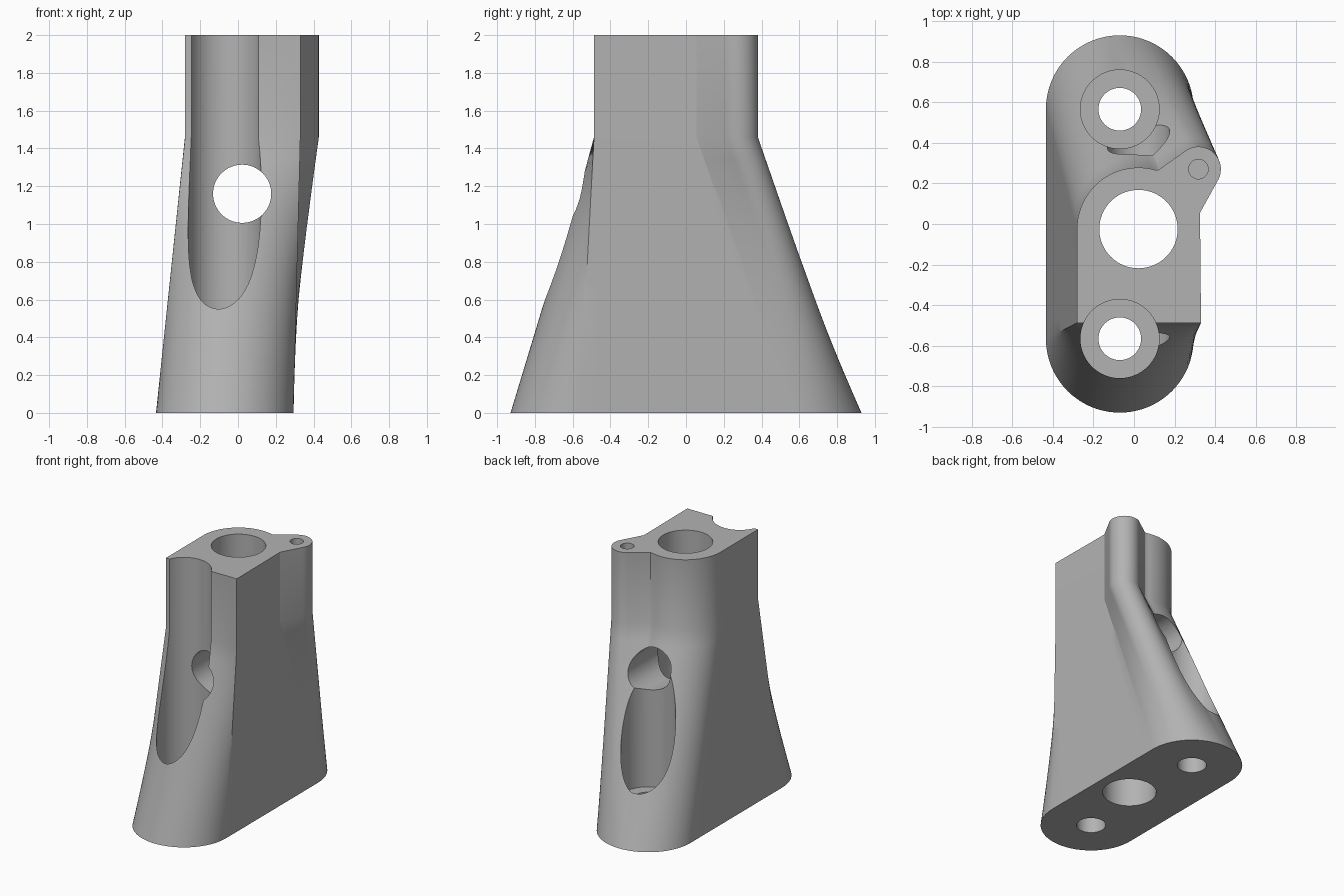
import bpy, bmesh, math
from mathutils import Vector

old = bpy.data.objects.get("Cube")
if old:
    bpy.data.objects.remove(old, do_unlink=True)

grey = bpy.data.materials.new("plain grey")
grey.use_nodes = True
colour = (0.45, 0.45, 0.45, 1)
grey.diffuse_color = colour
grey.node_tree.nodes["Principled BSDF"].inputs["Base Color"].default_value = colour

HEIGHT, SHOULDER = 2.0, 1.46
BOLT_X, BOLT_Y = -0.07, 0.565
BORE = (0.022, -0.025)
EAR = (0.317, 0.27)


def arc(centre, radius, start, end, steps=32):
    points = []
    for i in range(steps + 1):
        a = math.radians(start + (end - start) * i / steps)
        points.append(Vector((centre[0] + radius * math.cos(a), centre[1] + radius * math.sin(a))))
    return points


def resample(points, count):
    """Spread count points evenly along a path, leaving out its last point."""
    lengths = [(b - a).length for a, b in zip(points, points[1:])]
    total, result = sum(lengths), []
    for i in range(count):
        d, k = total * i / count, 0
        while d > lengths[k] and k < len(lengths) - 1:
            d -= lengths[k]
            k += 1
        result.append(points[k].lerp(points[k + 1], d / lengths[k]))
    return result


# Matching outlines of the foot and the neck: right, back, left, front
foot_r = 0.364
back_arc = arc((BOLT_X, BOLT_Y), foot_r, 0, 180)
front_arc = arc((BOLT_X, -BOLT_Y), foot_r, 180, 360)
foot = [[front_arc[-1], back_arc[0]], back_arc, [back_arc[-1], front_arc[0]], front_arc]

right_front, left_front = Vector((0.33, -0.487)), Vector((-0.28, -0.487))
ear_root = Vector((0.325, 0.055))
neck_back = [ear_root] + arc(EAR, 0.111, -32, 120) + arc(BORE, 0.303, 72, 180)
neck = [[right_front, ear_root], neck_back, [neck_back[-1], left_front], [left_front, right_front]]

counts = (12, 72, 12, 40)
foot_ring = [p for path, n in zip(foot, counts) for p in resample(path, n)]
neck_ring = [p for path, n in zip(neck, counts) for p in resample(path, n)]

# Flared body lofted from foot to shoulder, then straight to the top
bm = bmesh.new()
LAYERS = 12
rings = []
for i in range(LAYERS + 1):
    t = i / LAYERS
    rings.append([bm.verts.new((*f.lerp(n, t), SHOULDER * t)) for f, n in zip(foot_ring, neck_ring)])
rings.append([bm.verts.new((*n, HEIGHT)) for n in neck_ring])
size = len(foot_ring)
for low, high in zip(rings, rings[1:]):
    for i in range(size):
        j = (i + 1) % size
        bm.faces.new((low[i], low[j], high[j], high[i]))
bm.faces.new(rings[0][::-1])
bm.faces.new(rings[-1])
bmesh.ops.triangulate(bm, faces=[f for f in bm.faces if len(f.verts) == 4])
bmesh.ops.recalc_face_normals(bm, faces=bm.faces)
mesh = bpy.data.meshes.new("bracket_body")
bm.to_mesh(mesh)
bm.free()
mesh.materials.append(grey)
body = bpy.data.objects.new("bracket_body", mesh)
bpy.context.collection.objects.link(body)


def drill(name, centre, radius, depth, rotation=(0, 0, 0)):
    """Cut a round hole through the body."""
    bpy.ops.mesh.primitive_cylinder_add(vertices=64, radius=radius, depth=depth,
                                        location=centre, rotation=rotation)
    cutter = bpy.context.object
    cutter.name = name
    cutter.hide_render = True
    cutter.data.materials.append(grey)
    bpy.context.view_layer.objects.active = body
    mod = body.modifiers.new(name, "BOOLEAN")
    mod.operation, mod.solver, mod.object = "DIFFERENCE", "EXACT", cutter
    bpy.ops.object.modifier_apply(modifier=name)
    bpy.data.objects.remove(cutter, do_unlink=True)


# Bolt pockets with through holes at both ends of the foot
POCKET_FLOOR = 0.25
for side, y in (("front", -BOLT_Y), ("back", BOLT_Y)):
    drill(side + "_pocket", (BOLT_X, y, POCKET_FLOOR + 1), 0.194, 2)
    drill(side + "_bolt_hole", (BOLT_X, y, 0), 0.105, 1)

# Main bore, cross hole and blind hole in the ear
drill("main_bore", (*BORE, 1), 0.193, 3)
drill("cross_hole", (0.022, 0, 1.16), 0.154, 3, (math.pi / 2, 0, 0))
drill("ear_hole", (*EAR, HEIGHT), 0.048, 1)

bpy.ops.object.select_all(action="DESELECT")
body.select_set(True)
bpy.context.view_layer.objects.active = body
bpy.ops.object.shade_smooth_by_angle(angle=math.radians(25))
